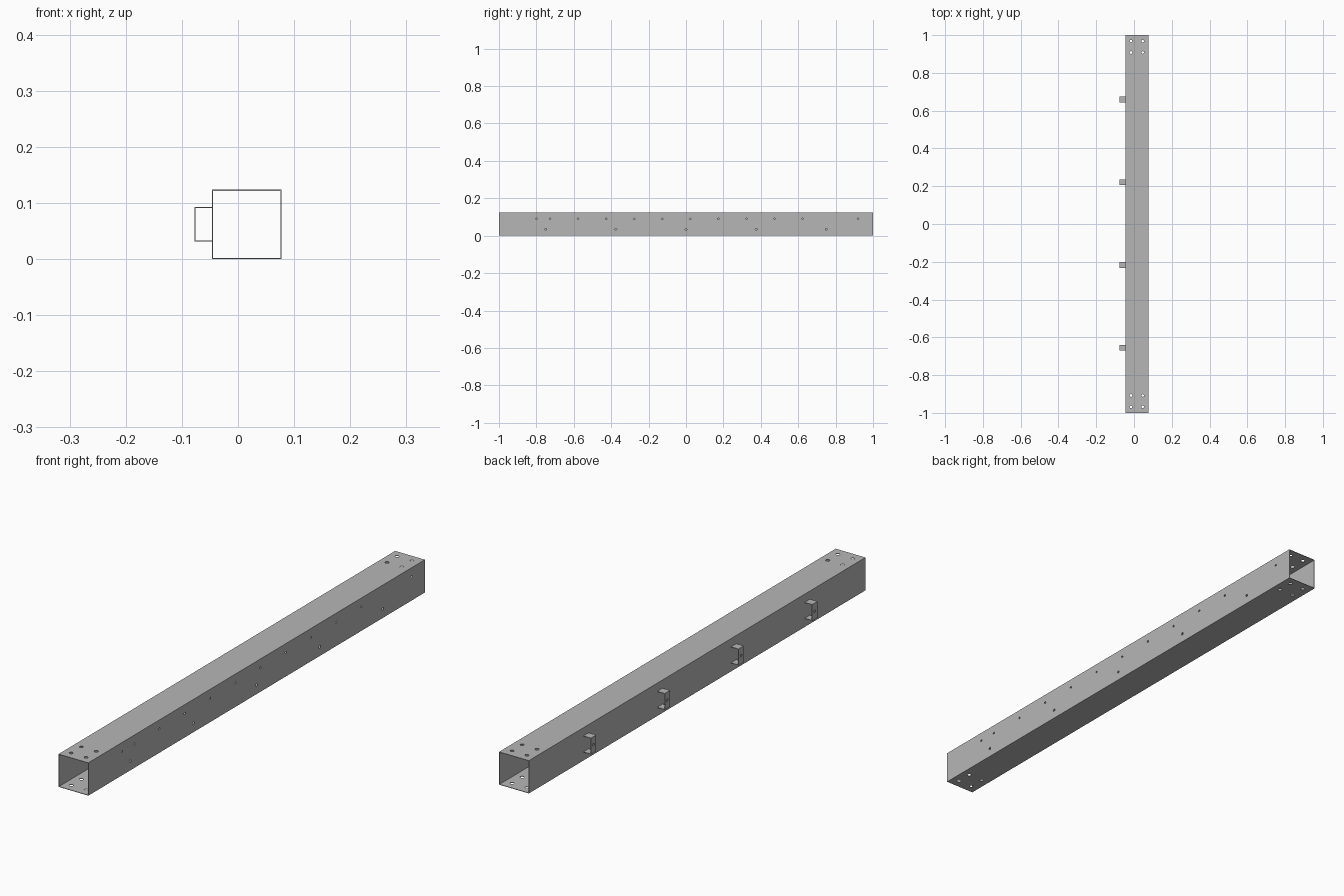
import bpy, bmesh, math
from mathutils import Matrix, Vector

old = bpy.data.objects.get("Cube")
if old:
    bpy.data.objects.remove(old, do_unlink=True)

steel = bpy.data.materials.new("grey steel")
steel.use_nodes = True
GREY = (0.47, 0.47, 0.47, 1)
steel.diffuse_color = GREY
steel.node_tree.nodes["Principled BSDF"].inputs["Base Color"].default_value = GREY

SIDE, WALL = 0.1236, 0.002            # square tube section and sheet thickness
RIGHT, LEFT = 0.0773, 0.0773 - SIDE   # tube faces in x
MID = SIDE / 2


def make_object(name, bm):
    bmesh.ops.recalc_face_normals(bm, faces=bm.faces)
    mesh = bpy.data.meshes.new(name)
    bm.to_mesh(mesh)
    bm.free()
    mesh.materials.append(steel)
    obj = bpy.data.objects.new(name, mesh)
    bpy.context.collection.objects.link(obj)
    return obj


def add_pin(bm, center, radius, length, axis):
    """Round cutter lying along x or z."""
    turn = Matrix.Rotation(math.pi / 2, 4, 'Y') if axis == 'x' else Matrix()
    bmesh.ops.create_cone(bm, cap_ends=True, segments=16, radius1=radius, radius2=radius,
                          depth=length, matrix=Matrix.Translation(Vector(center)) @ turn)


def drill(obj, bm):
    """Cut the pins out of the object, then remove the helper."""
    cutter = make_object("hole_cutter", bm)
    cutter.hide_render = True
    mod = obj.modifiers.new("holes", 'BOOLEAN')
    mod.operation, mod.solver, mod.object = 'DIFFERENCE', 'EXACT', cutter
    graph = bpy.context.evaluated_depsgraph_get()
    cut = bpy.data.meshes.new_from_object(obj.evaluated_get(graph))
    obj.modifiers.clear()
    obj.data = cut
    bpy.data.objects.remove(cutter, do_unlink=True)


def extrude_profile(name, points, y0, y1):
    """Closed x-z profile swept along y."""
    bm = bmesh.new()
    face = bm.faces.new([bm.verts.new((x, y0, z)) for x, z in points])
    swept = bmesh.ops.extrude_face_region(bm, geom=[face])
    verts = [g for g in swept["geom"] if isinstance(g, bmesh.types.BMVert)]
    bmesh.ops.translate(bm, verts=verts, vec=(0, y1 - y0, 0))
    return make_object(name, bm)


# Open-ended square tube
bm = bmesh.new()
rings = []
for inset, y in ((0, -1), (0, 1), (WALL, 1), (WALL, -1)):
    x0, x1, z0, z1 = LEFT + inset, RIGHT - inset, inset, SIDE - inset
    rings.append([bm.verts.new((x, y, z)) for x, z in ((x0, z0), (x1, z0), (x1, z1), (x0, z1))])
for i in range(4):
    a, b = rings[i], rings[(i + 1) % 4]
    for j in range(4):
        k = (j + 1) % 4
        bm.faces.new((a[j], a[k], b[k], b[j]))
tube = make_object("square_tube", bm)

# Holes through top and bottom at each end, and two rows in the right wall
pins = bmesh.new()
for x in (-0.016, 0.046):
    for y in (-0.968, -0.908, 0.908, 0.968):
        add_pin(pins, (x, y, MID), 0.007, 0.3, 'z')
for i in range(5):
    add_pin(pins, (RIGHT, -0.75 + 0.375 * i, 0.034), 0.005, 0.02, 'x')
for y in [-0.8, 0.92] + [-0.727 + 0.15 * i for i in range(10)]:
    add_pin(pins, (RIGHT, y, 0.09), 0.004, 0.02, 'x')
drill(tube, pins)

# Channel brackets on the other wall, each with a hole in its web
OUT, LOW, HIGH = -RIGHT, MID - SIDE / 4, MID + SIDE / 4
channel = [(LEFT, LOW), (OUT, LOW), (OUT, HIGH), (LEFT, HIGH), (LEFT, HIGH - WALL),
           (OUT + WALL, HIGH - WALL), (OUT + WALL, LOW + WALL), (LEFT, LOW + WALL)]
for i, y in enumerate((-0.655, -0.217, 0.221, 0.66)):
    bracket = extrude_profile(f"bracket_{i + 1}", channel, y - 0.0155, y + 0.0155)
    pins = bmesh.new()
    add_pin(pins, (OUT, y, MID), 0.005, 0.02, 'x')
    drill(bracket, pins)
